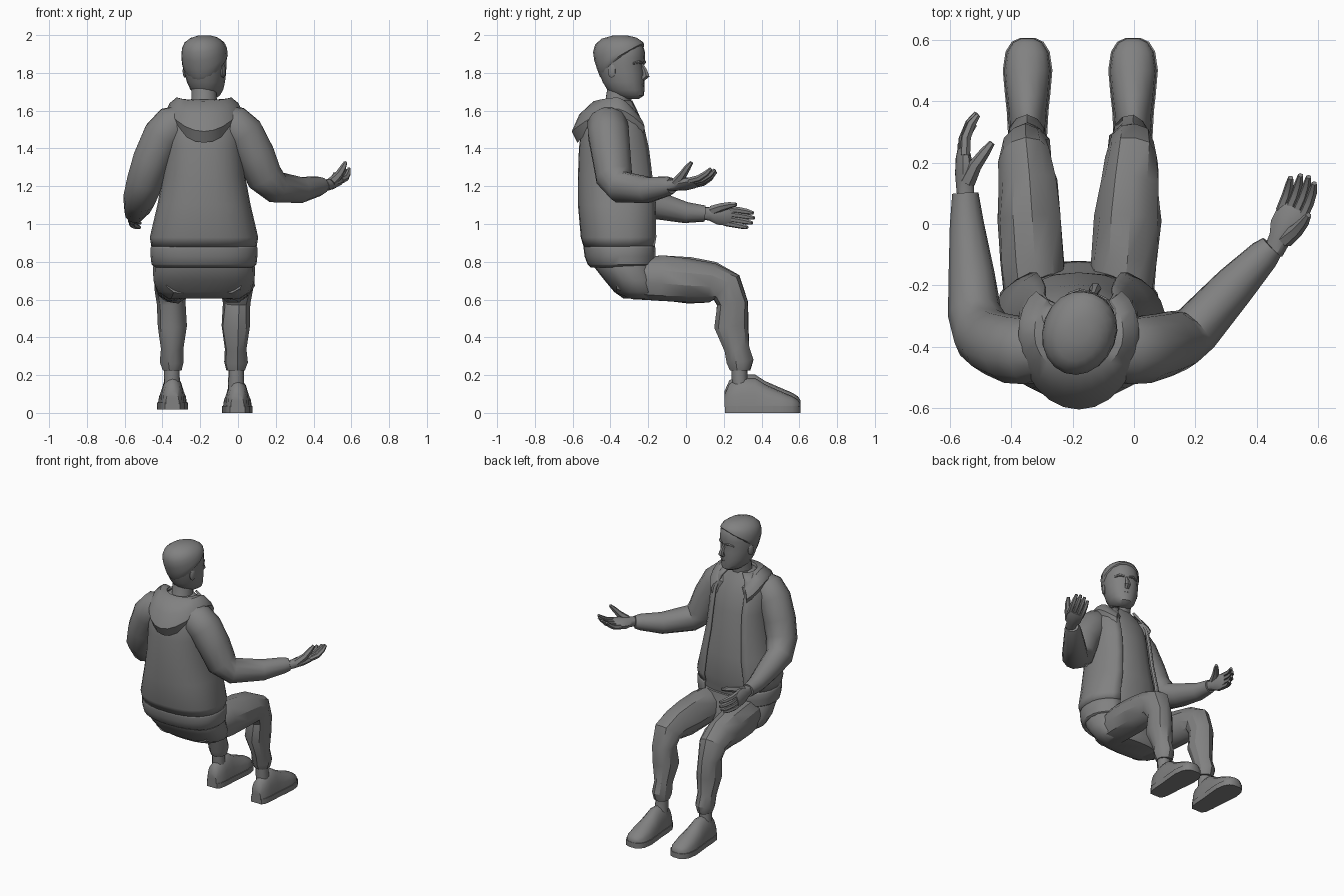
import bpy, bmesh, random
from math import sin, cos, pi, radians
from mathutils import Vector, Matrix

if "Cube" in bpy.data.objects:
    bpy.data.objects.remove(bpy.data.objects["Cube"])

random.seed(4)
CX = -0.18           # body centre line
X, Y, Z = Vector((1, 0, 0)), Vector((0, 1, 0)), Vector((0, 0, 1))
GREY = bpy.data.materials.new("dark_grey")
GREY.diffuse_color = (.22, .22, .22, 1)
GREY.use_nodes = True
GREY.node_tree.nodes["Principled BSDF"].inputs["Base Color"].default_value = GREY.diffuse_color


def skin(name, rings, loop=True, cap=True, angle=40):
    """Bridge a list of point rings into one mesh object."""
    bm = bmesh.new()
    vs = [[bm.verts.new(p) for p in r] for r in rings]
    n = len(vs[0])
    for a, b in zip(vs, vs[1:]):
        for i in range(n if loop else n - 1):
            j = (i + 1) % n
            bm.faces.new((a[i], a[j], b[j], b[i]))
    if cap:
        bm.faces.new(vs[0])
        bm.faces.new(vs[-1])
    bmesh.ops.recalc_face_normals(bm, faces=bm.faces)
    me = bpy.data.meshes.new(name)
    bm.to_mesh(me)
    bm.free()
    me.shade_smooth()
    me.set_sharp_from_angle(angle=radians(angle))
    me.materials.append(GREY)
    ob = bpy.data.objects.new(name, me)
    bpy.context.collection.objects.link(ob)
    return ob


def ring(c, u, v, a, b, n=12, gap=0, p=1.0):
    """Ellipse (p<1 squarer) around c; gap leaves an opening around +v."""
    out = []
    for i in range(n):
        t = pi / 2 + gap + (2 * pi - 2 * gap) * i / (n - 1 if gap else n)
        s, k = sin(t), cos(t)
        s = abs(s) ** p * (1 if s > 0 else -1)
        k = abs(k) ** p * (1 if k > 0 else -1)
        out.append(Vector(c) + u * (a * k) + v * (b * s))
    return out


def tube(name, pts, n=10, angle=40, fold=0):
    """Round limb through (x, y, z, radius) points; fold roughens cloth."""
    P = [Vector(q[:3]) for q in pts]
    rings, u, old = [], None, None
    for i, q in enumerate(pts):
        t = (P[min(i + 1, len(P) - 1)] - P[max(i - 1, 0)]).normalized()
        u = t.orthogonal().normalized() if u is None else old.rotation_difference(t) @ u
        old = t
        r = ring(P[i], u, t.cross(u), q[3], q[3], n)
        rings.append([v + (v - P[i]) * random.uniform(-fold, fold) for v in r])
    return skin(name, rings, angle=angle)


def body(name, rows, n=20, gap=0, inset=0, p=0.85):
    """Stack of sections (z, half width, y back, y front)."""
    rings = [ring((CX, (b + f) / 2, z), X, Y, w - inset, (f - b) / 2 - inset, n, gap, p)
             for z, w, b, f in rows]
    return skin(name, rings, loop=not gap, cap=not gap)


# torso: open jacket over a shirt, hips
torso = [(.88, .272, -.535, -.15), (.93, .28, -.55, -.14), (1.1, .24, -.565, -.14),
         (1.25, .212, -.565, -.16), (1.4, .2, -.56, -.18), (1.52, .2, -.545, -.21),
         (1.6, .165, -.51, -.25), (1.65, .10, -.45, -.28)]
hem = [(.775, .255, -.50, -.17), (.79, .272, -.515, -.15), (.83, .276, -.53, -.145),
       (.87, .278, -.535, -.145), (.885, .27, -.535, -.15)]
for name, rows in (("jacket", torso), ("jacket_hem", hem)):
    m = body(name, rows, 25, radians(30)).modifiers.new("thickness", 'SOLIDIFY')
    m.thickness, m.offset = 0.014, 0
body("shirt", [(.81, .262, -.50, -.16)] + torso, inset=.018)
body("hips", [(.605, .19, -.33, -.14), (.64, .245, -.38, -.12), (.70, .268, -.43, -.13),
              (.77, .27, -.485, -.15), (.83, .255, -.49, -.16)])

# hood lying on the shoulders, running into the front edges
rings = []
for i in range(21):
    t = radians(-150 + 15 * i)
    s, b = sin(t), cos(t)
    back, front = max(b, 0), max(-b, 0)
    if front:
        s = abs(s) ** .5 * (1 if s > 0 else -1)

    def pt(rx, yb, z, drop):
        return Vector((CX + rx * s, -.36 - yb * back + (.09 + yb * .3) * front,
                       z - drop * back ** 1.7 - .12 * front ** 1.5))
    rings.append([pt(.10, .06, 1.60, .0), pt(.105, .085, 1.66, .0), pt(.145, .13, 1.67, .02),
                  pt(.182, .205, 1.64, .06), pt(.197, .245, 1.61, .12), pt(.185, .215, 1.57, .14)])
skin("hood", rings)

# sleeves
tube("sleeve_right", [(-.08, -.415, 1.55, .085), (-.03, -.415, 1.525, .11), (.03, -.41, 1.475, .112),
                      (.095, -.395, 1.36, .105), (.14, -.38, 1.25, .10), (.20, -.345, 1.195, .085),
                      (.33, -.2, 1.18, .07), (.425, -.1, 1.2, .053), (.45, -.075, 1.203, .042)], 12, 35)
tube("sleeve_left", [(-.29, -.415, 1.55, .085), (-.34, -.415, 1.525, .11), (-.395, -.41, 1.465, .112),
                     (-.455, -.39, 1.34, .105), (-.49, -.365, 1.23, .10), (-.52, -.29, 1.14, .088),
                     (-.53, -.16, 1.10, .075), (-.545, 0, 1.06, .056), (-.55, .10, 1.055, .043)], 12, 35)


def hand(name, wrist, fwd, side, flip):
    f = Vector(fwd).normalized()
    s = Vector(side)
    s = (s - f * s.dot(f)).normalized()
    p = s.cross(f) * flip
    W = Vector(wrist)
    L = lambda a, b, c: W + f * a + s * b + p * c
    palm = [(-.03, .032, .028), (.02, .036, .03), (.06, .052, .03), (.11, .052, .024), (.135, .045, .017)]
    skin(name + "_palm", [ring(L(d, 0, 0), s, p, a, b, 10, 0, .8) for d, a, b in palm])
    for k, o in enumerate((-.038, -.013, .013, .038)):
        g = (.88, .97, 1, .96)[k]
        tube(f"{name}_finger_{k + 1}", [(*L(d * g, o * w, c), r) for d, w, c, r in
             ((.115, 1, 0, .017), (.175, 1.04, .006, .017), (.22, 1.06, .026, .015), (.25, 1.06, .05, .009))], 6)
    tube(name + "_thumb", [(*L(a, b, c), r) for a, b, c, r in
         ((.025, .02, .005, .027), (.075, .05, .03, .022), (.115, .07, .062, .017), (.143, .08, .085, .01))], 6)


hand("right_hand", (.467, -.065, 1.205), (.42, .88, .12), (.88, -.45, .3), 1)
hand("left_hand", (-.55, .11, 1.055), (-.06, 1, -.12), (.15, .1, 1), -1)

# trouser legs, ankles and shoes
shoe = [(.205, .035, .10), (.23, .052, .155), (.29, .06, .185), (.365, .064, .185), (.42, .07, .15),
        (.50, .077, .115), (.56, .068, .09), (.592, .048, .07), (.605, .02, .05)]
for label, s, lift in (("right", 1, 0), ("left", -1, .018)):
    leg = [(.13, -.36, .72, .09), (.135, -.28, .715, .113), (.15, -.12, .71, .122), (.16, .02, .70, .12),
           (.168, .14, .69, .106), (.176, .215, .665, .095), (.176, .245, .58, .084), (.17, .24, .46, .088),
           (.17, .268, .34, .066), (.17, .285, .27, .07), (.17, .285, .225, .055)]
    ob = tube(label + "_trouser_leg", [(CX + s * x, y, z, r) for x, y, z, r in leg], 11, 32, .05)
    mid = CX + s * .16
    ob.data.transform(Matrix.Translation(X * mid) @ Matrix.Diagonal((.9, 1, 1, 1)) @ Matrix.Translation(X * -mid))
    ax = CX + s * .17
    tube(label + "_ankle", [(ax, .283, .26, .042), (ax, .283, .19, .042), (ax, .29, .12, .045)])
    sx = -.175 + s * .172
    rings = []
    for y, w, top in shoe:
        arc = [Vector((sx + w * cos(t), y, lift + .035 + (top - .035) * sin(t) ** .9))
               for t in (pi * k / 8 for k in range(1, 8))]
        rings.append([Vector((sx + w, y, lift + .03))] + arc + [Vector((sx - w, y, lift + .03))])
    skin(label + "_shoe", rings)
    skin(label + "_sole", [[Vector((sx + q * (w + .004), y + .002, lift + h)) for q, h in
                            ((-1, 0), (1, 0), (1, .036), (-1, .036))] for y, w, top in shoe])

# head, built facing +y about its own axis, then turned
TURN = Matrix.Translation((-.175, -.345, 0)) @ Matrix.Rotation(radians(-20), 4, 'Z')
skull = [(1.662, .01, .10, .03), (1.68, -.04, .126, .06), (1.71, -.07, .128, .083), (1.75, -.095, .127, .097),
         (1.80, -.115, .128, .106), (1.84, -.13, .124, .111), (1.88, -.142, .13, .113), (1.92, -.142, .127, .11),
         (1.955, -.125, .113, .094), (1.98, -.085, .075, .06), (1.991, -.03, .02, .02)]


def section(z):
    for a, b in zip(skull, skull[1:]):
        if z <= b[0]:
            k = max(0, (z - a[0]) / (b[0] - a[0]))
            return [a[i] + (b[i] - a[i]) * k for i in (1, 2, 3)]
    return skull[-1][1:]


parts = [skin("head", [ring((0, (b + f) / 2, z), X, Y, w, (f - b) / 2, 16, 0, .92) for z, b, f, w in skull])]
rings = []
for k in (0, .02, .2, .4, .6, .78, .92, 1):          # hair cap with a sloping hairline
    r = []
    for i in range(20):
        t = 2 * pi * i / 20
        low = 1.855 + .09 * sin(t)
        z = low + (1.99 - low) * k
        b, f, w = section(z)
        e = 0 if k == 0 else .008
        r.append(Vector(((w + e) * cos(t), (b + f) / 2 + ((f - b) / 2 + e) * sin(t), z + e)))
    rings.append(r)
parts.append(skin("hair", rings))
parts.append(tube("nose", [(0, .115, 1.85, .01), (0, .136, 1.81, .014), (0, .143, 1.785, .02), (0, .124, 1.768, .014)], 6))
parts.append(tube("lips", [(-.03, .112, 1.735, .005), (0, .125, 1.735, .008), (.03, .112, 1.735, .005)], 6))
for s in (-1, 1):
    parts.append(tube("brow", [(s * .015, .124, 1.852, .006), (s * .045, .118, 1.858, .009), (s * .075, .097, 1.85, .006)], 6))
    parts.append(skin("ear", [ring((s * x, -.012, 1.81), Y, Z, a, b, 10) for x, a, b in
                              ((.095, .018, .03), (.111, .022, .036), (.116, .014, .026))]))
for ob in parts:
    ob.data.transform(TURN)
tube("neck", [(CX, -.385, 1.55, .085), (CX, -.36, 1.64, .07), (CX, -.345, 1.75, .068)], 12)
